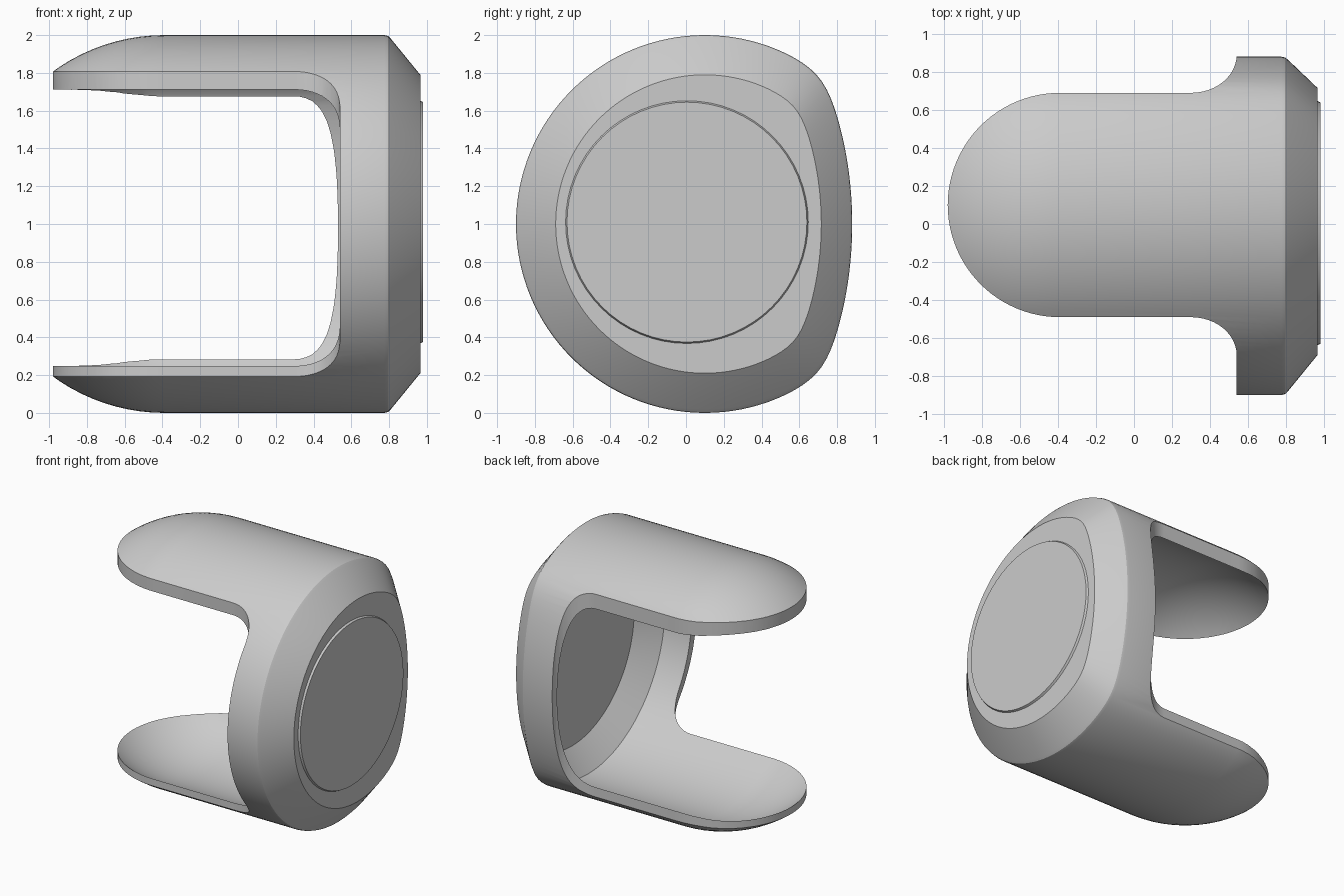
import bpy, bmesh, math
from math import sin, cos, pi

cube = bpy.data.objects.get("Cube")
if cube:
    bpy.data.objects.remove(cube, do_unlink=True)

CY, CZ = 0.1, 1.0          # axis of the shell, which runs along x
DOME_X = -0.39             # centre of the rounded tips
SIDES = 128


def make_material(name, value):
    mat = bpy.data.materials.new(name)
    mat.use_nodes = True
    colour = (value, value, value, 1)
    mat.diffuse_color = colour
    mat.node_tree.nodes["Principled BSDF"].inputs["Base Color"].default_value = colour
    return mat


grey = make_material("plain grey", 0.6)


def make_object(name, bm):
    bmesh.ops.recalc_face_normals(bm, faces=bm.faces)
    mesh = bpy.data.meshes.new(name)
    bm.to_mesh(mesh)
    bm.free()
    mesh.materials.append(grey)
    obj = bpy.data.objects.new(name, mesh)
    bpy.context.collection.objects.link(obj)
    return obj


def outline_radius(a):
    """Round outline with a flattened, gently bowed back side."""
    bow, back = 2.1, 0.78
    off = bow - back
    flat = -off * cos(a) + math.sqrt(bow ** 2 - (off * sin(a)) ** 2)
    return (1 + flat ** -30) ** (-1 / 30)


def loft(name, rings, tip_x, dz=0.0):
    """Solid skinned through scaled outlines, closed by a tip and an end face."""
    bm = bmesh.new()
    loops = []
    for x, scale in rings:
        loop = []
        for i in range(SIDES):
            a = 2 * pi * i / SIDES
            r = outline_radius(a) * scale
            loop.append(bm.verts.new((x, CY + r * cos(a), CZ + dz + r * sin(a))))
        loops.append(loop)
    tip = bm.verts.new((tip_x, CY, CZ + dz))
    for i in range(SIDES):
        j = (i + 1) % SIDES
        bm.faces.new((tip, loops[0][i], loops[0][j]))
        for p, q in zip(loops, loops[1:]):
            bm.faces.new((p[i], q[i], q[j], p[j]))
    bm.faces.new(loops[-1])
    return make_object(name, bm)


def dome(radius, steps=24):
    angles = [pi / 2 * k / steps for k in range(1, steps + 1)]
    return [(DOME_X - radius * cos(t), radius * sin(t)) for t in angles]


# Outer form and hollow
shell = loft("shell", dome(1.0) + [(0.775, 1.0), (0.795, 0.995), (0.81, 0.98),
                                   (0.965, 0.79)], DOME_X - 1)
hollow = loft("hollow_cutter", dome(0.94) + [(0.77, 0.94), (0.91, 0.76)],
              DOME_X - 0.94, -0.02)

# Plan shape: round-ended tongues flaring into the cup
HALF, RIM_X = 0.59, 0.54
side = [(RIM_X, 2.0)]
for k in range(13):
    t = pi / 2 * k / 12
    side.append((0.3 + (RIM_X - 0.3) * cos(t), HALF + 0.2 * (1 - sin(t))))
for k in range(25):
    t = pi / 2 * k / 24
    side.append((DOME_X - HALF * sin(t), HALF * cos(t)))
plan = [(2, 2.0)] + side + [(x, -y) for x, y in reversed(side[:-1])] + [(2, -2.0)]
bm = bmesh.new()
base = bm.faces.new([bm.verts.new((x, CY + y, -1)) for x, y in plan])
top = bmesh.ops.extrude_face_region(bm, geom=[base])["geom"]
bmesh.ops.translate(bm, vec=(0, 0, 4),
                    verts=[v for v in top if isinstance(v, bmesh.types.BMVert)])
keeper = make_object("plan_cutter", bm)

bpy.context.view_layer.objects.active = shell
for cutter, operation in ((hollow, "DIFFERENCE"), (keeper, "INTERSECT")):
    mod = shell.modifiers.new(cutter.name, "BOOLEAN")
    mod.object, mod.operation, mod.solver = cutter, operation, "EXACT"
    bpy.ops.object.modifier_apply(modifier=mod.name)
    bpy.data.objects.remove(cutter, do_unlink=True)

# Thin raised disc on the closed end
bm = bmesh.new()
bmesh.ops.create_cone(bm, cap_ends=True, segments=64, radius1=0.645,
                      radius2=0.635, depth=0.02)
for v in bm.verts:
    x, y, z = v.co
    v.co = (0.97 + z, x + 0.005, y + 1.01)
disc = make_object("end_disc", bm)

for obj in (shell, disc):
    bpy.ops.object.select_all(action="DESELECT")
    obj.select_set(True)
    bpy.context.view_layer.objects.active = obj
    bpy.ops.object.shade_smooth_by_angle(angle=math.radians(25))
